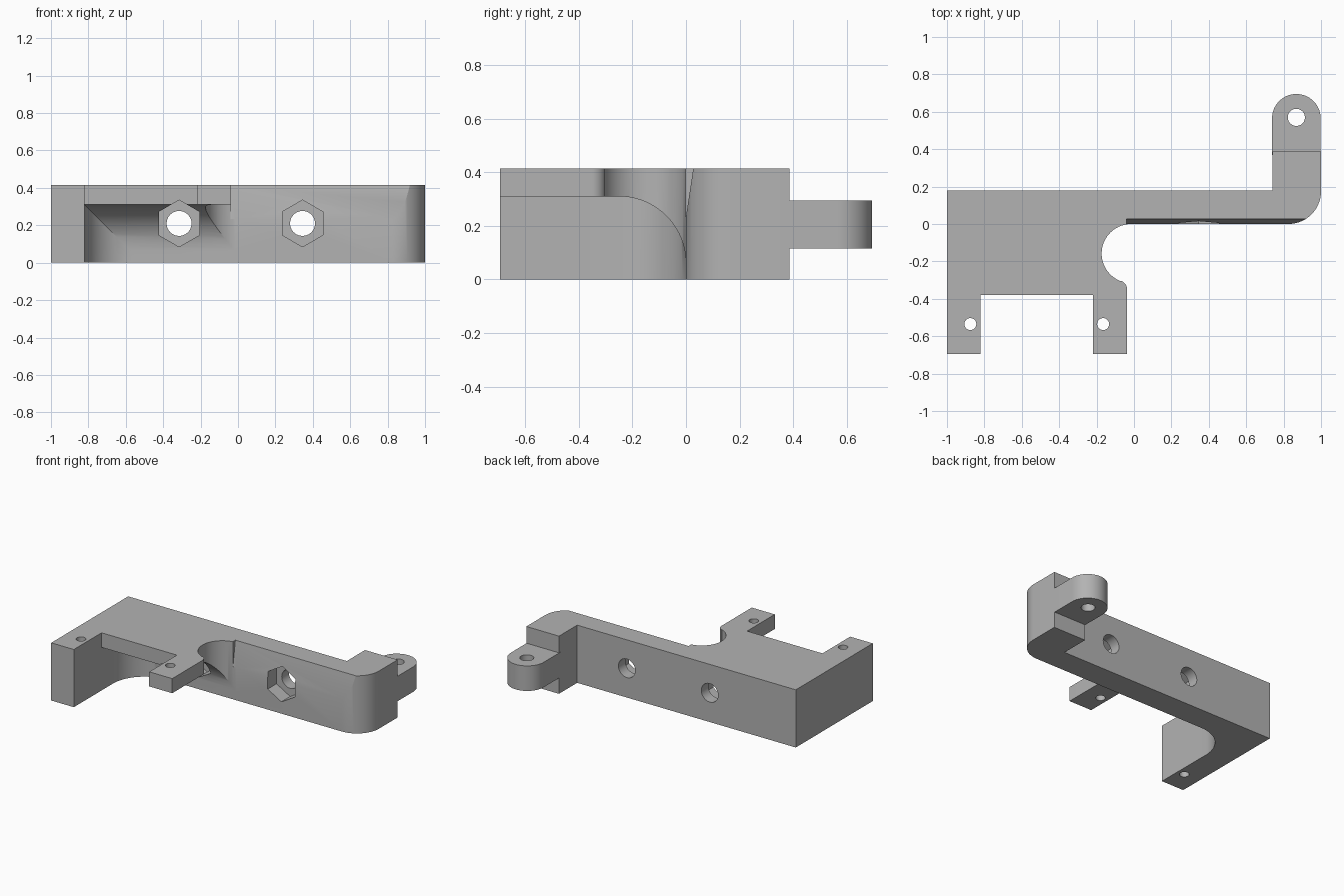
import bpy, bmesh
from math import cos, sin, pi, radians
from mathutils import Vector

if "Cube" in bpy.data.objects:
    bpy.data.objects.remove(bpy.data.objects["Cube"])

grey = bpy.data.materials.new("bracket grey")
grey.use_nodes = True
grey.diffuse_color = (0.45, 0.45, 0.45, 1)
grey.node_tree.nodes["Principled BSDF"].inputs["Base Color"].default_value = grey.diffuse_color

HEIGHT, SHELF, WALL = 0.415, 0.31, 0.18


def arc(cx, cy, r, start, end, steps=20):
    angles = [radians(start + (end - start) * i / steps) for i in range(steps + 1)]
    return [(cx + r * cos(a), cy + r * sin(a)) for a in angles]


def prism(name, profile, axis, low, high):
    """Extrude a 2D profile along an axis: x takes (y, z), y takes (x, z), z takes (x, y)."""
    place = {"x": lambda a, b, t: (t, a, b),
             "y": lambda a, b, t: (a, t, b),
             "z": lambda a, b, t: (a, b, t)}[axis]
    bm = bmesh.new()
    face = bm.faces.new([bm.verts.new(place(a, b, low)) for a, b in profile])
    grown = bmesh.ops.extrude_face_region(bm, geom=[face])["geom"]
    shift = Vector(place(0, 0, high - low))
    bmesh.ops.translate(bm, vec=shift, verts=[g for g in grown if isinstance(g, bmesh.types.BMVert)])
    bmesh.ops.recalc_face_normals(bm, faces=bm.faces)
    mesh = bpy.data.meshes.new(name)
    bm.to_mesh(mesh)
    bm.free()
    mesh.materials.append(grey)
    obj = bpy.data.objects.new(name, mesh)
    bpy.context.collection.objects.link(obj)
    return obj


def combine(target, tool, operation="DIFFERENCE"):
    """Apply a boolean and discard its helper."""
    tool.hide_render = True
    mod = target.modifiers.new("cut", "BOOLEAN")
    mod.operation, mod.object, mod.solver = operation, tool, "EXACT"
    bpy.context.view_layer.objects.active = target
    bpy.ops.object.modifier_apply(modifier=mod.name)
    bpy.data.objects.remove(tool)


def drill(target, x, other, r, axis, low, high):
    combine(target, prism("drill", arc(x, other, r, 0, 345, 23), axis, low, high))


# Body outline: two arms, round notch, long wall and rounded end column
outline = [(-1, WALL), (-1, -0.695), (-0.82, -0.695), (-0.82, -0.38),
           (-0.22, -0.38), (-0.22, -0.695), (-0.037, -0.695)]
outline += arc(-0.087, -0.35, 0.05, 0, 69, 8)
outline += arc(-0.015, -0.158, 0.158, 249, 90, 32)
outline += arc(0.825, 0.175, 0.175, -90, 0)
outline += [(1, 0.387), (0.74, 0.387), (0.74, WALL)]
body = prism("bracket_body", outline, "z", 0, HEIGHT)

# Cavity below the shelf: two filleted troughs meeting in a mitre
fillet = 0.25
cavity = prism("cavity", [(0, -0.1), (-0.9, -0.1), (-0.9, SHELF)]
               + arc(-fillet, SHELF - fillet, fillet, 90, 0), "x", -0.95, 0.1)
corner = prism("corner", [(-0.015, 0), (-0.015, -0.8), (-0.82, -0.8)]
               + arc(-0.82 + fillet, -fillet, fillet, 180, 90), "z", -0.2, 0.5)
combine(cavity, corner, "INTERSECT")
combine(body, cavity)

# Leaning relief along the top of the wall
combine(body, prism("relief", [(0, 0.235), (0.0305, 0.435), (-0.05, 0.435), (-0.05, 0.235)],
                    "x", -0.04, 1.1))

# Bolt holes with hexagonal nut pockets
for x in (-0.315, 0.345):
    combine(body, prism("nut_pocket", arc(x, 0.21, 0.125, 30, 330, 5), "y", -0.8, 0.1))
    drill(body, x, 0.21, 0.067, "y", 0.05, 0.3)

# Small screw holes in the arms
for x in (-0.875, -0.165):
    drill(body, x, -0.535, 0.032, "z", -0.1, 0.5)

# Rounded tab with a pivot hole
tab = prism("pivot_tab", [(0.738, 0.37), (0.998, 0.37)] + arc(0.868, 0.565, 0.13, 0, 180, 32),
            "z", 0.115, 0.295)
drill(tab, 0.868, 0.57, 0.046, "z", 0, 0.4)

# Smooth curved faces, sharp edges kept
bpy.ops.object.select_all(action="DESELECT")
for obj in (body, tab):
    obj.select_set(True)
bpy.context.view_layer.objects.active = body
bpy.ops.object.shade_smooth_by_angle(angle=radians(25))
